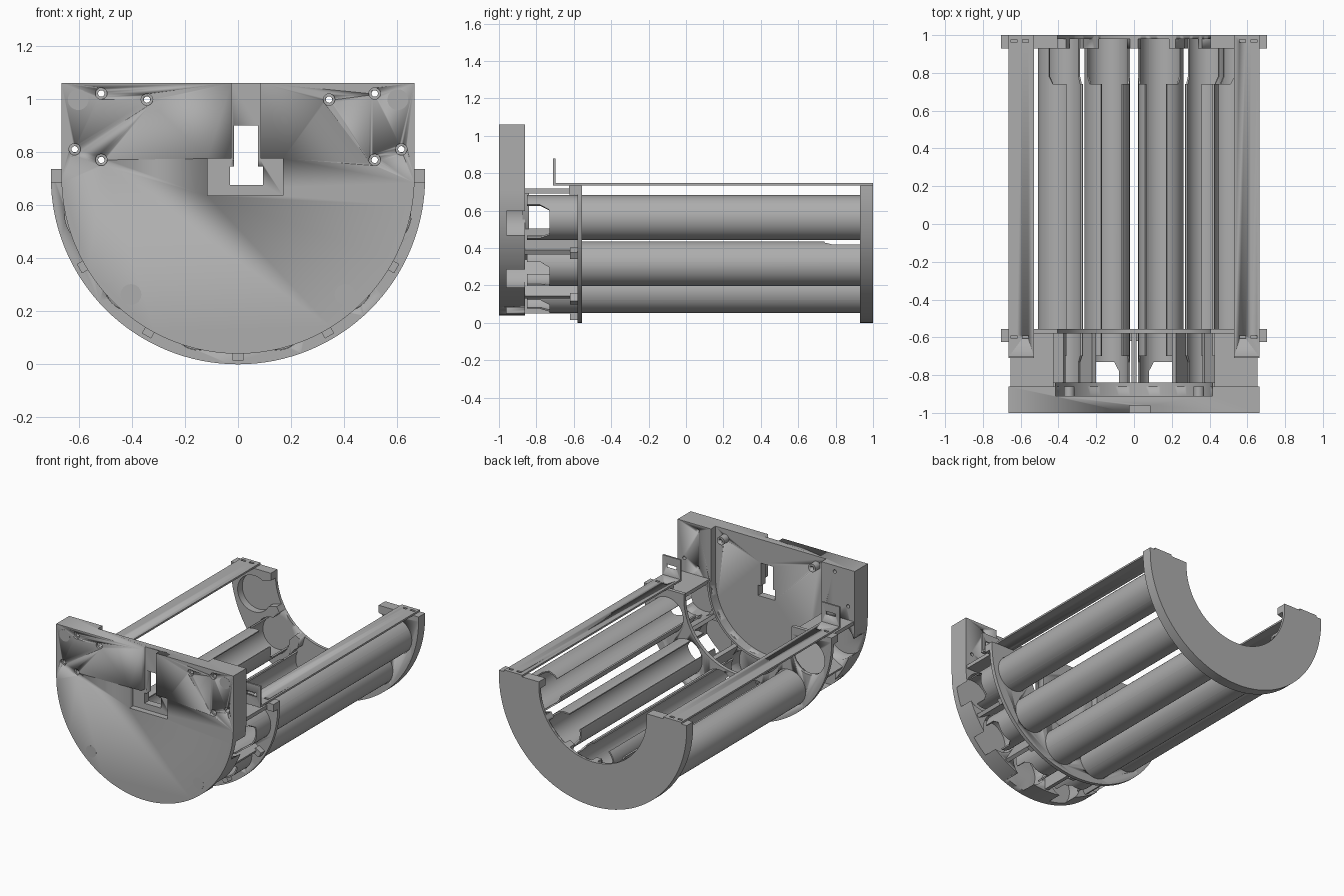
import bpy, bmesh
from math import sin, cos, radians, pi
from mathutils import Matrix

if "Cube" in bpy.data.objects:
    bpy.data.objects.remove(bpy.data.objects["Cube"], do_unlink=True)

grey = bpy.data.materials.new("plain_grey")
grey.use_nodes = True
COLOUR = (0.42, 0.42, 0.42, 1)
grey.diffuse_color = COLOUR
grey.node_tree.nodes["Principled BSDF"].inputs["Base Color"].default_value = COLOUR

AXIS_Z = 0.705      # height of the common axis
TUBE_R = 0.12
PITCH_R = 0.55      # distance of the tubes from the axis
SLOTS = [-15 - 30 * i for i in range(6)]


def add(name, bm, smooth=True):
    mesh = bpy.data.meshes.new(name)
    bm.to_mesh(mesh)
    bm.free()
    mesh.materials.append(grey)
    ob = bpy.data.objects.new(name, mesh)
    bpy.context.collection.objects.link(ob)
    if smooth:
        activate(ob)
        bpy.ops.object.shade_smooth_by_angle(angle=radians(30))
    return ob


def activate(ob):
    bpy.ops.object.select_all(action='DESELECT')
    ob.select_set(True)
    bpy.context.view_layer.objects.active = ob


def prism(name, pts, y0, y1):
    """Extrude an (x, z) outline along y."""
    bm = bmesh.new()
    face = bm.faces.new([bm.verts.new((x, y0, z)) for x, z in pts])
    ext = bmesh.ops.extrude_face_region(bm, geom=[face])
    moved = [g for g in ext["geom"] if isinstance(g, bmesh.types.BMVert)]
    bmesh.ops.translate(bm, verts=moved, vec=(0, y1 - y0, 0))
    bmesh.ops.recalc_face_normals(bm, faces=bm.faces)
    return add(name, bm)


def arc(r, a0, a1, n=64, cx=0, cz=AXIS_Z):
    steps = [radians(a0 + (a1 - a0) * i / n) for i in range(n + 1)]
    return [(cx + r * cos(a), cz + r * sin(a)) for a in steps]


def disc(name, x, z, r, y0, y1, n=32):
    return prism(name, arc(r, 0, 360, n, x, z)[:-1], y0, y1)


def box(name, x0, x1, y0, y1, z0, z1):
    return prism(name, [(x0, z0), (x1, z0), (x1, z1), (x0, z1)], y0, y1)


def radial_box(name, angle, r0, r1, width, y0, y1):
    """Box lying along a radius from the common axis."""
    a = radians(angle)
    pts = [(r0, -width / 2), (r1, -width / 2), (r1, width / 2), (r0, width / 2)]
    return prism(name, [(u * cos(a) - v * sin(a), AXIS_Z + u * sin(a) + v * cos(a))
                        for u, v in pts], y0, y1)


def cut(ob, cutters):
    for c in cutters:
        mod = ob.modifiers.new("cut", 'BOOLEAN')
        mod.operation, mod.solver, mod.object = 'DIFFERENCE', 'EXACT', c
        activate(ob)
        bpy.ops.object.modifier_apply(modifier=mod.name)
        bpy.data.objects.remove(c, do_unlink=True)


def slot_pos(angle):
    a = radians(angle)
    return PITCH_R * cos(a), AXIS_Z + PITCH_R * sin(a)


def u_ring(name, r_out, r_in, top, y0, y1):
    """Half ring, open upwards, with short straight ends."""
    pts = [(-r_out, top)] + arc(r_out, 180, 360) + [(r_out, top), (r_in, top)]
    return prism(name, pts + arc(r_in, 360, 180) + [(-r_in, top)], y0, y1)


# Front plate with back recess, keyhole and tube pockets
plate = prism("front_plate", [(-0.665, 1.06)] + arc(0.665, 180, 360, 96) + [(0.665, 1.06)], -1, -0.86)
cutters = [
    prism("c", [(-0.415, 1.2)] + arc(0.415, 180, 360) + [(0.415, 1.2)], -0.91, -0.8),
    box("c", -0.115, 0.17, -1.1, -0.96, 0.635, 0.775),
    box("c", -0.025, 0.085, -1.1, -0.96, 0.77, 1.2),
    box("c", -0.015, 0.075, -1.1, -0.8, 0.74, 0.90),
    box("c", -0.03, 0.095, -1.1, -0.8, 0.675, 0.745),
]
for angle in SLOTS:
    cutters.append(disc("c", *slot_pos(angle), 0.13, -0.96, -0.8, 48))
for s in (-1, 1):
    for x, z in ((0.515, 1.02), (0.615, 0.81), (0.515, 0.77), (0.343, 0.997)):
        cutters.append(disc("c", s * x, z, 0.022, -1.1, -0.985, 20))
        cutters.append(disc("c", s * x, z, 0.012, -1.1, -0.8, 16))
cut(plate, cutters)

# Round inlays and hollow pegs on the plate
for side, s in (("right", -1), ("left", 1)):
    for level, x, z in (("upper", 0.602, 0.997), ("lower", 0.403, 0.263)):
        disc(f"{level}_{side}_inlay", s * x, z, 0.039, -1.001, -0.995)
    peg = disc(f"{side}_peg", s * 0.343, 0.997, 0.028, -0.91, -0.86)
    cut(peg, [disc("c", s * 0.343, 0.997, 0.012, -1, -0.8, 16)])

# Thin rim around the recess
u_ring("recess_rim", 0.43, 0.415, AXIS_Z, -0.875, -0.84)

# Rear end ring with pockets open towards the axis
rear = u_ring("rear_ring", 0.705, 0.405, 0.735, 0.93, 1.0)
cutters = []
for angle in SLOTS:
    cutters.append(disc("c", *slot_pos(angle), 0.123, 0.9, 0.98, 48))
    cutters.append(radial_box("c", angle, 0.35, PITCH_R - 0.03, 0.17, 0.9, 0.98))
cut(rear, cutters)

# Thin middle ring with tube holes
middle = u_ring("middle_ring", 0.705, 0.405, 0.735, -0.58, -0.555)
cut(middle, [disc("c", *slot_pos(a), 0.121, -0.7, -0.4, 48) for a in SLOTS])

# Ribs between front plate and middle ring, with fixing blocks
for i, angle in enumerate(range(0, -181, -30)):
    radial_box(f"rib_{i + 1}", angle, 0.425, 0.655, 0.025, -0.88, -0.58)
    if 0 < i < 6:
        radial_box(f"rib_block_{i + 1}", angle, 0.64, 0.69, 0.04, -0.62, -0.58)

# Half profile of a tube: angle from the open side, front end, rear end
PROFILE = [(30, -0.70, 0.74), (65, -0.70, 0.74), (75, -0.73, 0.78),
           (75, -0.85, 0.98), (130, -0.85, 0.98),
           (130, -0.78, 0.98), (145, -0.73, 0.98), (180, -0.73, 0.98)]


def tube(name, angle):
    cx, cz = slot_pos(angle)
    half = []
    for (a, f0, b0), (b, f1, b1) in zip(PROFILE, PROFILE[1:]):
        n = max(1, round((b - a) / 5))
        for k in range(n + 1):
            t = k / n
            half.append((a + (b - a) * t, f0 + (f1 - f0) * t, b0 + (b1 - b0) * t))
    full = half + [(360 - a, f, b) for a, f, b in reversed(half)]
    bm = bmesh.new()
    for (a, f0, b0), (b, f1, b1) in zip(full, full[1:]):
        if b - a < 0.01:
            continue
        p, q = radians(a + angle + 180), radians(b + angle + 180)
        corners = ((p, f0), (p, b0), (q, b1), (q, f1))
        bm.faces.new([bm.verts.new((cx + TUBE_R * cos(w), y, cz + TUBE_R * sin(w)))
                      for w, y in corners])
    bmesh.ops.remove_doubles(bm, verts=bm.verts, dist=0.0005)
    ob = add(name, bm)
    wall = ob.modifiers.new("wall", 'SOLIDIFY')
    wall.thickness, wall.offset = 0.01, -1
    activate(ob)
    bpy.ops.object.modifier_apply(modifier=wall.name)
    bpy.ops.object.shade_smooth_by_angle(angle=radians(30))


# Five slotted tubes; the last place is left empty
for i, angle in enumerate(SLOTS[:5]):
    tube(f"tube_{i + 1}", angle)

# Side rails with upright tabs and middle brackets
for side, s in (("right", -1), ("left", 1)):
    rail = box(f"{side}_rail", s * 0.53, s * 0.665, -0.705, 1.0, 0.735, 0.747)
    holes = []
    for y in (-0.598, 0.968):
        for x in (0.575, 0.635):
            holes.append(box("c", s * x - 0.016, s * x + 0.016, y - 0.008, y + 0.008, 0.7, 0.8))
    cut(rail, holes)
    tab = box(f"{side}_tab", s * 0.53, s * 0.665, -0.71, -0.698, 0.735, 0.88)
    cut(tab, [box("c", s * 0.56, s * 0.635, -0.8, -0.6, 0.80, 0.825)])
    box(f"{side}_bracket", s * 0.53, s * 0.705, -0.625, -0.56, 0.685, 0.735)
